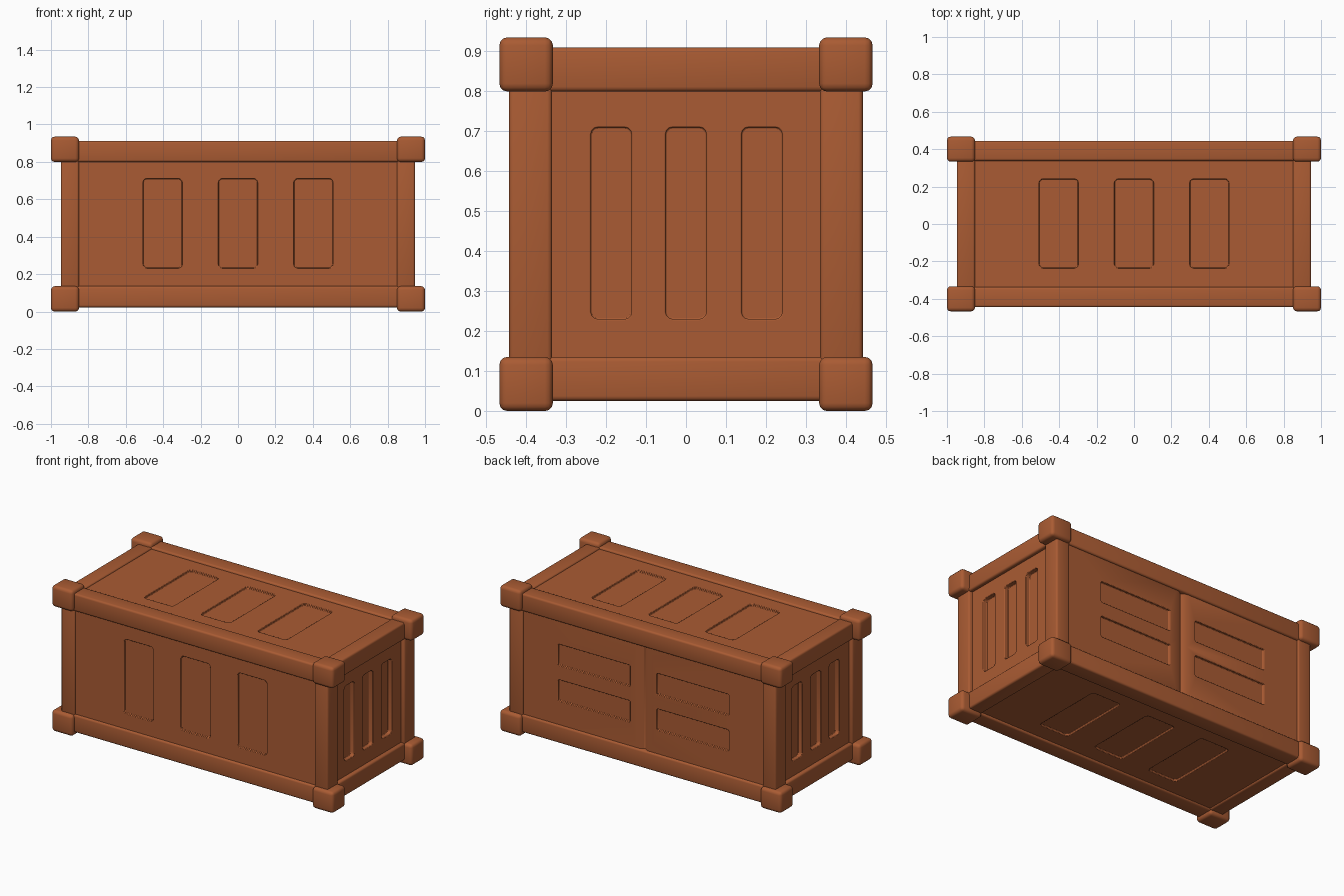
import bpy, bmesh, math

if "Cube" in bpy.data.objects:
    bpy.data.objects.remove(bpy.data.objects["Cube"])

paint = bpy.data.materials.new("rust_paint")
paint.diffuse_color = (0.40, 0.105, 0.033, 1)
paint.use_nodes = True
paint.node_tree.nodes["Principled BSDF"].inputs["Base Color"].default_value = paint.diffuse_color


def add_box(bm, lo, hi, radius=0, segs=3, axis=None):
    """Add a box between two corners; bevel all edges, or only those along one axis."""
    new = bmesh.ops.create_cube(bm, size=1)["verts"]
    for v in new:
        for i in range(3):
            v.co[i] = lo[i] if v.co[i] < 0 else hi[i]
    if radius:
        edges = {e for v in new for e in v.link_edges}
        if axis is not None:
            edges = {e for e in edges
                     if abs(e.verts[0].co[axis] - e.verts[1].co[axis]) > 1e-5}
        bmesh.ops.bevel(bm, geom=list(edges), offset=radius, segments=segs,
                        profile=0.5, affect='EDGES')


def finish(bm, name):
    bmesh.ops.recalc_face_normals(bm, faces=bm.faces)
    me = bpy.data.meshes.new(name)
    bm.to_mesh(me)
    bm.free()
    ob = bpy.data.objects.new(name, me)
    bpy.context.collection.objects.link(ob)
    me.materials.append(paint)
    return ob


def smooth(ob):
    bpy.ops.object.select_all(action='DESELECT')
    bpy.context.view_layer.objects.active = ob
    ob.select_set(True)
    bpy.ops.object.shade_smooth_by_angle(angle=math.radians(35))


MID = 0.4675          # centre height
S = (-1, 1)


def span(s, a, b):
    return (min(s * a, s * b), max(s * a, s * b))


def rounded(name, boxes, radius):
    bm = bmesh.new()
    for x, y, z in boxes:
        add_box(bm, (x[0], y[0], z[0] + MID), (x[1], y[1], z[1] + MID), radius)
    smooth(finish(bm, name))


# corner castings
rounded("corner_blocks", [(span(a, 0.85, 1.0), span(b, 0.333, 0.467), span(c, 0.332, 0.4675))
                          for a in S for b in S for c in S], 0.02)
# upright posts
rounded("corner_posts", [(span(a, 0.85, 0.947), span(b, 0.335, 0.443), (-0.36, 0.36))
                         for a in S for b in S], 0.012)
# long rails and end rails
rounded("long_rails", [((-0.9, 0.9), span(b, 0.338, 0.445), span(c, 0.332, 0.445))
                       for b in S for c in S], 0.012)
rounded("end_rails", [(span(a, 0.85, 0.947), (-0.38, 0.38), span(c, 0.332, 0.442))
                      for a in S for c in S], 0.012)

# panelled body
PX, PY, PZ = 0.922, 0.432, 0.432
bm = bmesh.new()
add_box(bm, (-PX, -PY, MID - PZ), (PX, PY, MID + PZ))
body = finish(bm, "panel_body")

# recess cutters
bm = bmesh.new()
D, DE, OUT = 0.012, 0.028, 0.05
for cx in (-0.403, 0.0, 0.403):
    x0, x1 = cx - 0.104, cx + 0.104
    add_box(bm, (x0, -PY - OUT, 0.233), (x1, -PY + D, 0.71), 0.02, 3, 1)         # front
    for s in S:                                                                # roof, floor
        z = span(s, PZ - D, PZ + OUT)
        add_box(bm, (x0, -0.235, MID + z[0]), (x1, 0.24, MID + z[1]), 0.02, 3, 2)
for cy in (-0.187, 0.0, 0.19):                                                 # ends
    for s in S:
        x = span(s, PX - DE, PX + OUT)
        add_box(bm, (x[0], cy - 0.051, 0.23), (x[1], cy + 0.051, 0.71), 0.018, 3, 0)
for s in S:                                                                    # back doors
    x = span(s, 0.095, 0.605)
    for z0 in (0.287, 0.515):
        add_box(bm, (x[0], PY - D, z0), (x[1], PY + OUT, z0 + 0.135), 0.006, 2, 1)
# shallow seam between the doors
n = [bm.verts.new((x, y, z)) for z in (0.09, 0.85)
     for x, y in ((-0.04, PY + 0.006), (0, PY - 0.018), (0.04, PY + 0.006))]
for f in ((0, 1, 2), (5, 4, 3), (0, 3, 4, 1), (1, 4, 5, 2), (2, 5, 3, 0)):
    bm.faces.new([n[i] for i in f])
cutter = finish(bm, "recess_cutter")
cutter.hide_render = True

mod = body.modifiers.new("recesses", 'BOOLEAN')
mod.operation = 'DIFFERENCE'
mod.solver = 'EXACT'
mod.object = cutter
bpy.context.view_layer.objects.active = body
bpy.ops.object.modifier_apply(modifier=mod.name)
bpy.data.objects.remove(cutter)

# soften the panel rims
bev = body.modifiers.new("rim", 'BEVEL')
bev.width, bev.segments, bev.limit_method = 0.003, 2, 'ANGLE'
bev.angle_limit = math.radians(50)
smooth(body)
